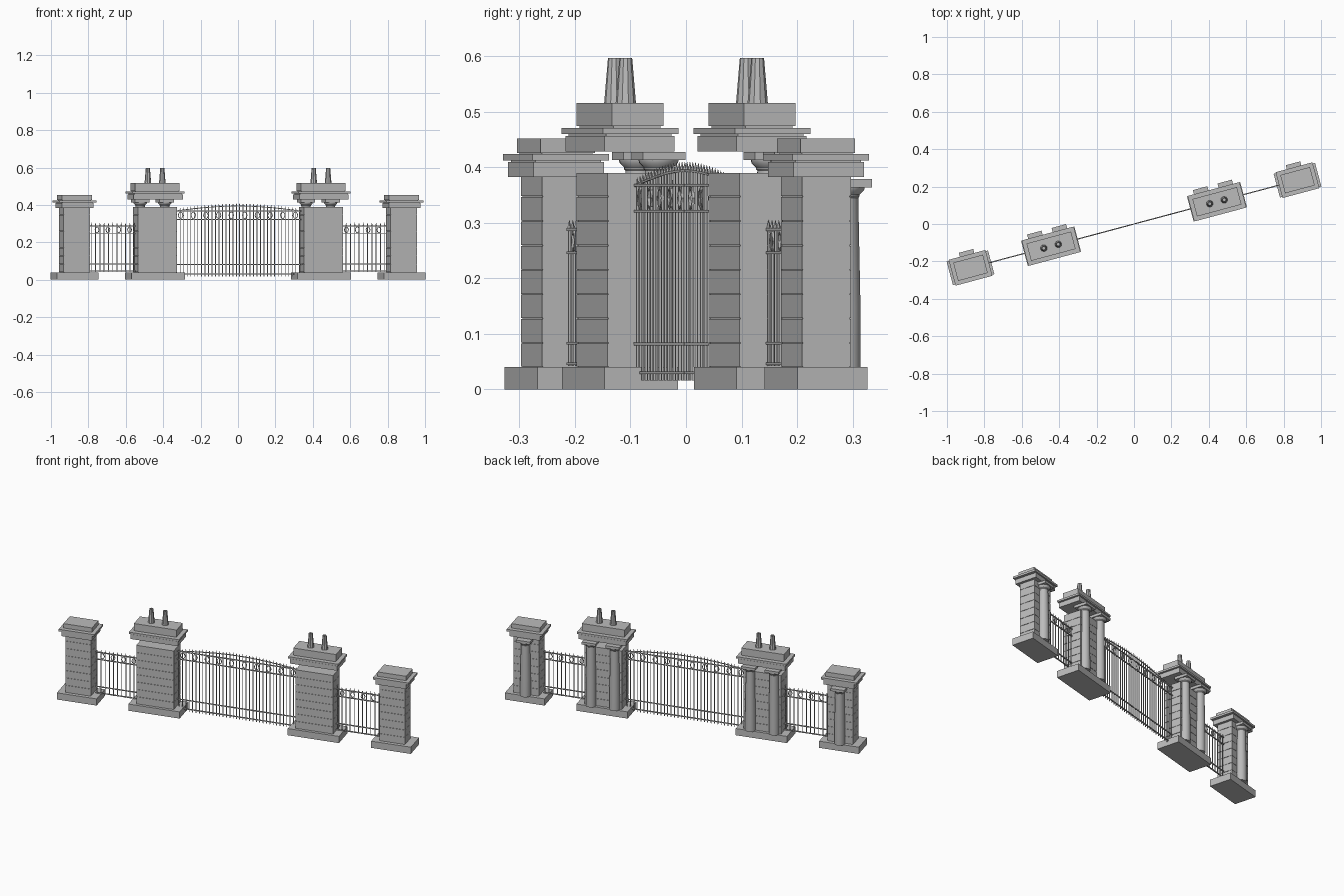
import bpy, bmesh, math
from mathutils import Matrix, Vector

if "Cube" in bpy.data.objects:
    bpy.data.objects.remove(bpy.data.objects["Cube"])

TURN = Matrix.Rotation(math.radians(15), 4, 'Z')   # the whole wall runs at 15 degrees

stone = bpy.data.materials.new("stone_grey")
stone.diffuse_color = (0.5, 0.5, 0.5, 1)
stone.use_nodes = True
stone.node_tree.nodes["Principled BSDF"].inputs["Base Color"].default_value = stone.diffuse_color


def finish(bm, name, smooth=False):
    bmesh.ops.transform(bm, matrix=TURN, verts=bm.verts)
    bmesh.ops.recalc_face_normals(bm, faces=bm.faces)
    me = bpy.data.meshes.new(name)
    bm.to_mesh(me)
    bm.free()
    me.materials.append(stone)
    ob = bpy.data.objects.new(name, me)
    bpy.context.collection.objects.link(ob)
    if smooth:
        bpy.ops.object.select_all(action='DESELECT')
        ob.select_set(True)
        bpy.context.view_layer.objects.active = ob
        bpy.ops.object.shade_smooth_by_angle(angle=math.radians(35))


def box(bm, u, v, z0, z1, length, width):
    m = Matrix.Translation((u, v, (z0 + z1) / 2)) @ Matrix.Diagonal((length, width, z1 - z0, 1))
    bmesh.ops.create_cube(bm, size=1, matrix=m)


def lathe(bm, u, v, profile, sides):
    rings = [[bm.verts.new((u + r * math.cos(2 * math.pi * i / sides),
                            v + r * math.sin(2 * math.pi * i / sides), z))
              for i in range(sides)] for r, z in profile]
    for a, b in zip(rings, rings[1:]):
        for i in range(sides):
            j = (i + 1) % sides
            bm.faces.new((a[i], a[j], b[j], b[i]))
    bm.faces.new(rings[0][::-1])
    bm.faces.new(rings[-1])


def spear(bm, u, z0, z1, r=0.0019):
    # square bar with a pointed head
    box(bm, u, 0, z0, z1 - 0.014, 2 * r, 2 * r)
    bmesh.ops.create_cone(bm, segments=4, radius1=r * 1.9, radius2=0.0003, depth=0.014,
                          cap_ends=True, matrix=Matrix.Translation((u, 0, z1 - 0.007)))


def oval(bm, u, z, w, h, t=0.0025):
    # pointed oval frame between two rails
    n = 8
    rings = []
    for i in range(n):
        a = 2 * math.pi * i / n
        c, s = math.cos(a), math.sin(a)
        c *= 0.85 if abs(s) > 0.1 else 1
        rings.append([bm.verts.new((u + c * (w + k * t), y, z + s * (h + k * t)))
                      for k, y in ((0, -t), (0, t), (-1.3, t), (-1.3, -t))])
    for i in range(n):
        a, b = rings[i], rings[(i + 1) % n]
        for k in range(4):
            l = (k + 1) % 4
            bm.faces.new((a[k], a[l], b[l], b[k]))


def courses(name, u, length, width, top):
    # stacked stone courses with thin recessed joints
    bm = bmesh.new()
    joints = [0.04] + [0.0835 + 0.044 * i for i in range(7)] + [top]
    for a, b in zip(joints, joints[1:]):
        box(bm, u, 0, a + 0.0008, b - 0.0008, length, width)
    box(bm, u, 0, 0.03, top - 0.002, length - 0.005, width - 0.005)
    finish(bm, name)


def column(name, u, top):
    # tapered round column with flared neck and square capital
    v = 0.0535
    bm = bmesh.new()
    lathe(bm, u, v, [(0.029, 0.039), (0.0285, 0.15), (0.0245, top - 0.034), (0.027, top - 0.031),
                     (0.027, top - 0.028), (0.035, top - 0.020), (0.036, top - 0.015)], 20)
    box(bm, u, v, top - 0.015, top, 0.08, 0.08)
    finish(bm, name, True)


def slabs(name, u, layers):
    bm = bmesh.new()
    for layer in layers:
        box(bm, u, 0, *layer)
    finish(bm, name)


for side, s in (("left", -1), ("right", 1)):
    # large gate pillar
    u = 0.459 * s
    slabs(side + "_gate_pillar_base", u, [(0, 0.04, 0.295, 0.137)])
    courses(side + "_gate_pillar_shaft", u, 0.216, 0.105, 0.391)
    slabs(side + "_gate_pillar_cap", u, [
        (0.429, 0.457, 0.272, 0.131), (0.455, 0.461, 0.262, 0.122),
        (0.460, 0.471, 0.288, 0.141), (0.470, 0.476, 0.238, 0.088),
        (0.475, 0.516, 0.246, 0.096)])
    for i, k in enumerate((-1, 1)):
        column(f"{side}_gate_pillar_column_{i}", u + 0.068 * k, 0.428)
        # hollow chimney-like finial
        bm = bmesh.new()
        lathe(bm, u + 0.04 * k, 0, [(0.0185, 0.514), (0.0115, 0.597), (0.007, 0.597),
                                    (0.007, 0.575)], 10)
        finish(bm, f"{side}_finial_{i}")

    # small end pillar
    u = 0.905 * s
    slabs(side + "_end_pillar_base", u, [(0, 0.04, 0.229, 0.131)])
    courses(side + "_end_pillar_shaft", u, 0.147, 0.091, 0.385)
    slabs(side + "_end_pillar_cap", u, [
        (0.383, 0.410, 0.176, 0.131), (0.409, 0.413, 0.168, 0.122),
        (0.412, 0.424, 0.204, 0.143), (0.423, 0.427, 0.158, 0.094),
        (0.426, 0.452, 0.164, 0.101)])
    column(side + "_end_pillar_column", u, 0.379)

    # side fence between the pillars
    bm = bmesh.new()
    a, b = 0.55, 0.82
    for z in (0.046, 0.083, 0.246, 0.288):
        box(bm, s * (a + b) / 2, 0, z - 0.0025, z + 0.0025, b - a, 0.006)
    for i in range(11):
        spear(bm, s * (0.575 + 0.0237 * i), 0.042, 0.305)
    for i in range(4):
        oval(bm, s * (0.60 + 0.06 * i), 0.267, 0.013, 0.018)
    finish(bm, side + "_side_fence")

    # gate leaf with a crest rising to the middle
    bm = bmesh.new()
    for z in (0.030, 0.082, 0.321, 0.368):
        box(bm, s * 0.1785, 0, z - 0.0025, z + 0.0025, 0.353, 0.006)
    for i in range(18):
        x = 0.008 + 0.0195 * i
        spear(bm, s * x, 0.016, 0.379 + 0.031 * math.cos(math.pi * x / 0.72))
    for i in range(5):
        oval(bm, s * (0.0375 + 0.07 * i), 0.3445, 0.015, 0.02)
    # arched top rail
    pts = [(0.002 + 0.0351 * i) for i in range(11)]
    rings = []
    for x in pts:
        z = 0.366 + 0.028 * math.cos(math.pi * x / 0.72)
        rings.append([bm.verts.new((s * x, y, z + d))
                      for y, d in ((-0.002, -0.002), (0.002, -0.002), (0.002, 0.002), (-0.002, 0.002))])
    for p, q in zip(rings, rings[1:]):
        for k in range(4):
            l = (k + 1) % 4
            bm.faces.new((p[k], p[l], q[l], q[k]))
    bm.faces.new(rings[0])
    bm.faces.new(rings[-1])
    finish(bm, side + "_gate_leaf")
